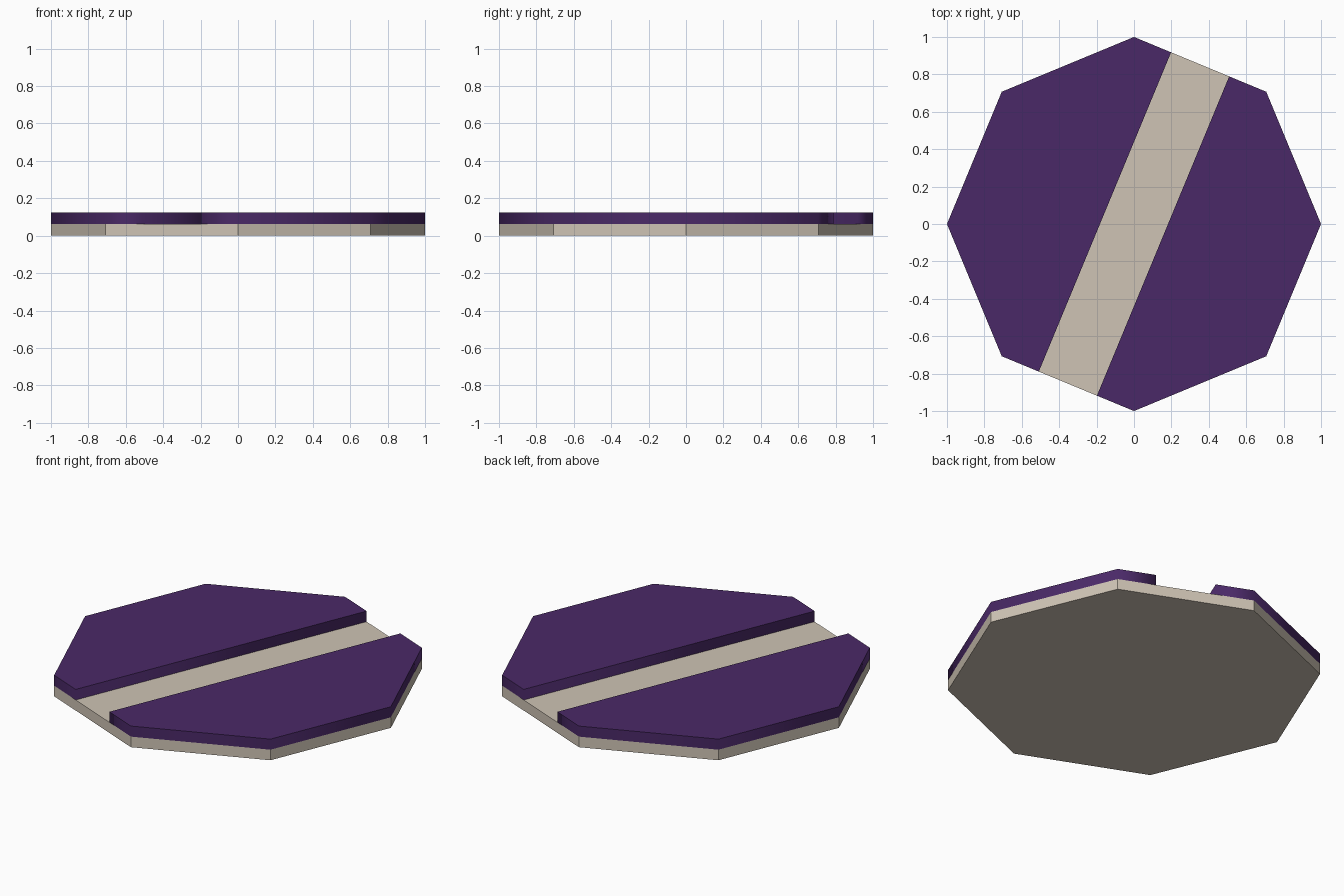
import bpy, bmesh
from math import cos, sin, radians

if "Cube" in bpy.data.objects:
    bpy.data.objects.remove(bpy.data.objects["Cube"])

BASE_TOP, TOP = 0.0625, 0.125
HALF_CHANNEL = 0.168


def material(name, color):
    mat = bpy.data.materials.new(name)
    mat.diffuse_color = (*color, 1)
    mat.use_nodes = True
    mat.node_tree.nodes["Principled BSDF"].inputs["Base Color"].default_value = mat.diffuse_color
    return mat


def prism(name, outline, z0, z1, mat, smooth_walls=False):
    """Extrude a counter-clockwise outline from z0 to z1."""
    bm = bmesh.new()
    face = bm.faces.new([bm.verts.new((x, y, z0)) for x, y in outline])
    ext = bmesh.ops.extrude_face_region(bm, geom=[face], use_keep_orig=True)
    for v in ext["geom"]:
        if isinstance(v, bmesh.types.BMVert):
            v.co.z = z1
    bmesh.ops.recalc_face_normals(bm, faces=bm.faces)
    if smooth_walls:
        for f in bm.faces:
            f.smooth = True
        for e in bm.edges:  # keep top and bottom rims crisp
            e.smooth = abs(e.verts[0].co.z - e.verts[1].co.z) > 1e-4
    mesh = bpy.data.meshes.new(name)
    bm.to_mesh(mesh)
    bm.free()
    mesh.materials.append(mat)
    obj = bpy.data.objects.new(name, mesh)
    bpy.context.collection.objects.link(obj)
    return obj


def corner(k):
    return (cos(radians(45 * k)), sin(radians(45 * k)))


tan = material("tan", (0.62, 0.55, 0.46))
purple = material("purple", (0.068, 0.022, 0.135))

# Octagonal base plate
prism("base_plate", [corner(k) for k in range(8)], 0, BASE_TOP, tan)

# Raised half either side of the channel, which runs at 67.5 degrees
a = radians(67.5)
reach = cos(radians(22.5))
ux, uy = cos(a) * reach, sin(a) * reach
nx, ny = sin(a) * HALF_CHANNEL, -cos(a) * HALF_CHANNEL
half = [(-ux + nx, -uy + ny)] + [corner(k) for k in (-2, -1, 0, 1)] + [(ux + nx, uy + ny)]
for name, s in (("right_raised_half", 1), ("left_raised_half", -1)):
    prism(name, [(s * x, s * y) for x, y in half], BASE_TOP, TOP, purple, True)
